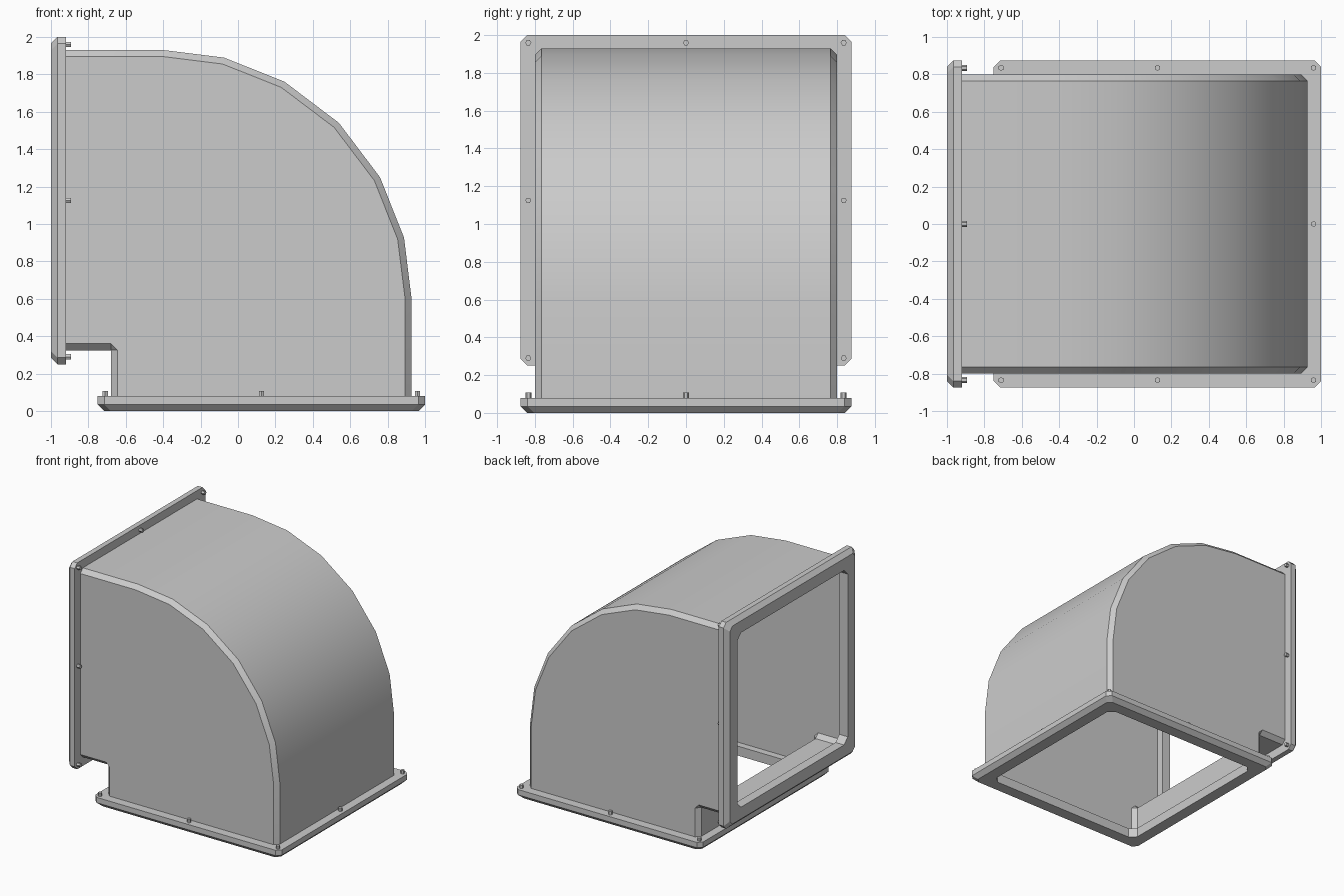
import bpy, bmesh
from math import sin, cos, radians
from mathutils import Matrix, Vector

if "Cube" in bpy.data.objects:
    bpy.data.objects.remove(bpy.data.objects["Cube"], do_unlink=True)

GREY = (0.6, 0.6, 0.6, 1)
metal = bpy.data.materials.new("light_grey_metal")
metal.use_nodes = True
metal.diffuse_color = GREY
metal.node_tree.nodes["Principled BSDF"].inputs["Base Color"].default_value = GREY

CHAMFER = 0.035
THICK = 0.08      # flange thickness
HALF = 0.875      # flange half size
OPENING = 0.74    # opening half size
MID = 0.125       # flange centre along the bend plane


def finish(name, bm, smooth=False):
    bmesh.ops.recalc_face_normals(bm, faces=bm.faces)
    mesh = bpy.data.meshes.new(name)
    bm.to_mesh(mesh)
    bm.free()
    mesh.materials.append(metal)
    obj = bpy.data.objects.new(name, mesh)
    bpy.context.collection.objects.link(obj)
    if smooth:
        bpy.ops.object.select_all(action="DESELECT")
        obj.select_set(True)
        bpy.context.view_layer.objects.active = obj
        bpy.ops.object.shade_smooth_by_angle(angle=radians(30))
    return obj


def floor_place(u, v, w):
    return Vector((u + MID, v, w))


def wall_place(u, v, w):
    return Vector((w - 1, v, u + 1 + MID))


def octagon(h, c):
    """Square of half size h with corners cut by c."""
    k = h - c
    return [(h, -k), (h, k), (k, h), (-k, h), (-h, k), (-h, -k), (-k, -h), (k, -h)]


# Flange: chamfered square ring, swept through its five-sided section
def flange(name, place):
    bm = bmesh.new()
    section = [(HALF, CHAMFER, THICK), (HALF, CHAMFER, CHAMFER),
               (HALF - CHAMFER, CHAMFER, 0), (OPENING, 0.05, 0), (OPENING, 0.05, THICK)]
    loops = [[bm.verts.new(place(u, v, w)) for u, v in octagon(h, c)]
             for h, c, w in section]
    for a, b in zip(loops, loops[1:] + loops[:1]):
        for i in range(8):
            j = (i + 1) % 8
            bm.faces.new((a[i], a[j], b[j], b[i]))
    finish(name, bm)


# Bolts: small hexagonal heads around the flange
def bolts(name, place):
    r = HALF - 0.04
    for i in (-1, 0, 1):
        for j in (-1, 0, 1):
            if i == j == 0:
                continue
            bm = bmesh.new()
            low, high = ([bm.verts.new(place(i * r + 0.016 * sin(radians(a)),
                                             j * r + 0.016 * cos(radians(a)), w))
                          for a in range(0, 360, 60)] for w in (THICK - 0.02, THICK + 0.028))
            bm.faces.new(low)
            bm.faces.new(high)
            for k in range(6):
                n = (k + 1) % 6
                bm.faces.new((low[k], low[n], high[n], high[k]))
            finish(name, bm)


# Duct body: open sheet elbow with chamfered long edges
def arc(radius):
    return [(-0.4 + radius * sin(radians(a)), 0.602 + radius * cos(radians(a)))
            for a in (0, 14.2, 29.2, 45, 60.8, 75.8, 90)]


def bend(inset):
    return [(-0.92, 1.93 - inset)] + arc(1.328 - inset) + [(0.928 - inset, THICK)]


def duct_body():
    bm = bmesh.new()
    outer_skin, outer_edge = bend(0), bend(CHAMFER)
    inner_skin = [(-0.92, 0.325), (-0.68, 0.325), (-0.68, THICK)]
    inner_edge = [(-0.92, 0.36), (-0.68, 0.36), (-0.645, 0.325), (-0.645, THICK)]

    def row(points, y):
        return [bm.verts.new((x, y, z)) for x, z in points]

    def strip(a, b):
        for i in range(len(a) - 1):
            bm.faces.new((a[i], a[i + 1], b[i + 1], b[i]))

    skins = []
    for s in (-1, 1):
        os, oe = row(outer_skin, s * 0.765), row(outer_edge, s * 0.8)
        ins, ie = row(inner_skin, s * 0.765), row(inner_edge, s * 0.8)
        strip(os, oe)
        strip(ins[:2], ie[:2])
        strip(ins[1:], ie[2:])
        bm.faces.new((ins[1], ie[1], ie[2]))
        bm.faces.new(oe + ie[::-1])
        skins.append((os, ins))
    strip(skins[0][0], skins[1][0])
    strip(skins[0][1], skins[1][1])
    finish("duct_body", bm, smooth=True)


duct_body()
for side, place in (("floor", floor_place), ("wall", wall_place)):
    flange(side + "_flange", place)
    bolts(side + "_bolt", place)
